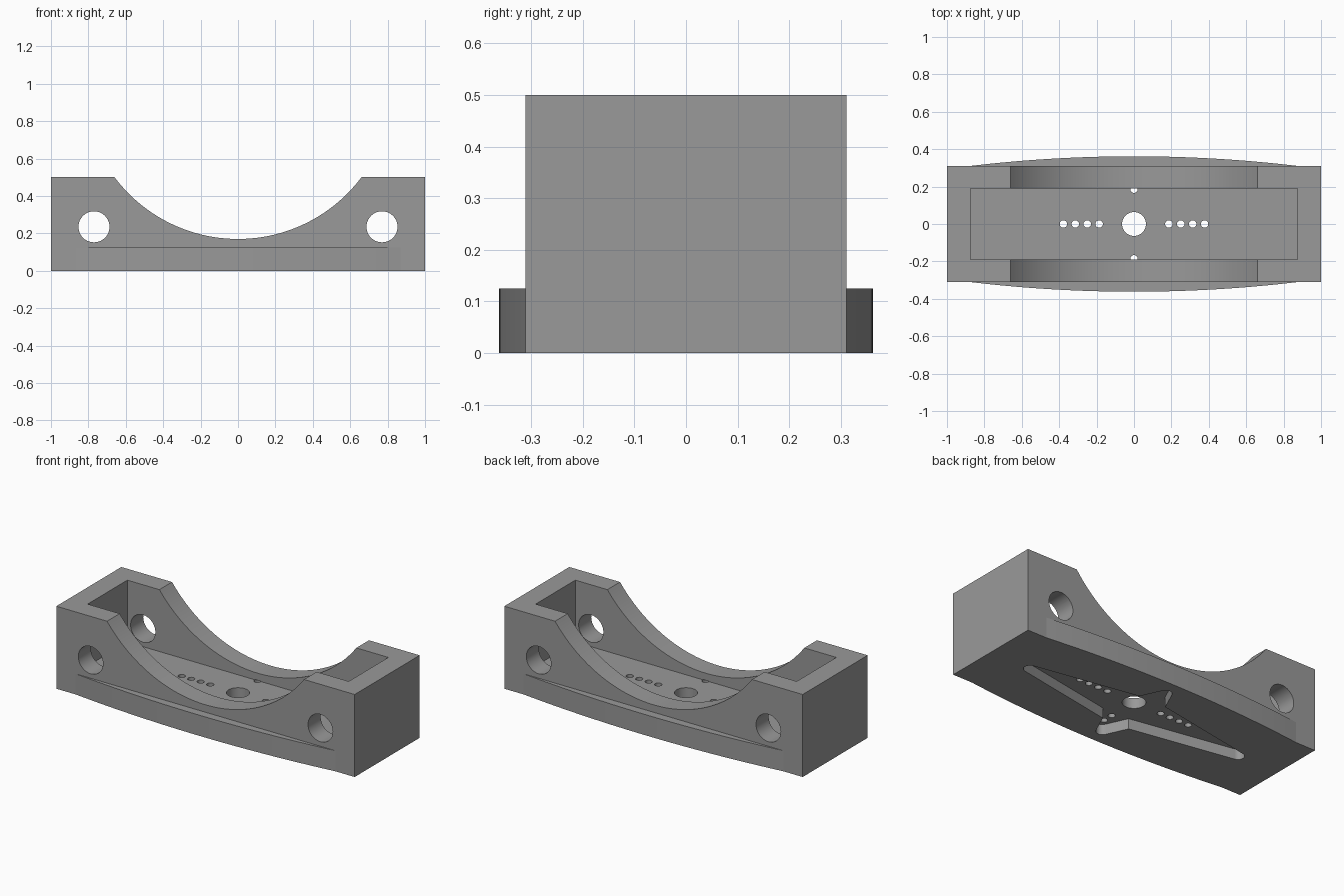
import bpy, bmesh, math
from mathutils import Matrix, Vector

if "Cube" in bpy.data.objects:
    bpy.data.objects.remove(bpy.data.objects["Cube"])

grey = bpy.data.materials.new("plain grey")
grey.diffuse_color = (0.32, 0.32, 0.32, 1)
grey.use_nodes = True
grey.node_tree.nodes["Principled BSDF"].inputs["Base Color"].default_value = grey.diffuse_color


def prism(name, outline, depth, to3d):
    """Extrude a closed 2D outline along a depth range; to3d maps (u, v, d) to a point."""
    bm = bmesh.new()
    lo, hi = ([bm.verts.new(to3d(u, v, d)) for u, v in outline] for d in depth)
    bm.faces.new(lo)
    bm.faces.new(hi)
    for i in range(len(lo)):
        j = (i + 1) % len(lo)
        bm.faces.new((lo[i], lo[j], hi[j], hi[i]))
    bmesh.ops.recalc_face_normals(bm, faces=bm.faces)
    mesh = bpy.data.meshes.new(name)
    bm.to_mesh(mesh)
    bm.free()
    obj = bpy.data.objects.new(name, mesh)
    bpy.context.collection.objects.link(obj)
    mesh.materials.append(grey)
    return obj


def upright(u, v, d):
    return (u, v, d)


def along_y(u, v, d):
    return (u, d, v)


def arc(cx, cy, r, start, end, n):
    return [(cx + r * math.cos(start + (end - start) * i / n),
             cy + r * math.sin(start + (end - start) * i / n)) for i in range(n + 1)]


def circle(cx, cy, r, n):
    return arc(cx, cy, r, 0, math.tau, n)[:-1]


def cut(target, cutter):
    """Subtract the cutter, bake the result and remove the cutter."""
    mod = target.modifiers.new("cut", 'BOOLEAN')
    mod.operation, mod.solver, mod.object = 'DIFFERENCE', 'EXACT', cutter
    dg = bpy.context.evaluated_depsgraph_get()
    target.data = bpy.data.meshes.new_from_object(target.evaluated_get(dg))
    target.modifiers.clear()
    bpy.data.objects.remove(cutter)


def smooth(obj):
    bpy.ops.object.select_all(action='DESELECT')
    obj.select_set(True)
    bpy.context.view_layer.objects.active = obj
    bpy.ops.object.shade_smooth_by_angle(angle=math.radians(30))


L, W, H, FLOOR = 1.0, 0.311, 0.5, 0.125

# Body with the round saddle in its profile
saddle_r, saddle_z = 0.825, 0.995
a = math.asin((saddle_z - H) / saddle_r)
saddle = arc(0, saddle_z, saddle_r, -a, a - math.pi, 72)
body = prism("cradle_body", [(-L, 0), (L, 0), (L, H)] + saddle + [(-L, H)],
             (-W, W), along_y)

# Inner pocket
cut(body, prism("pocket", [(-.875, -.19), (.875, -.19), (.875, .19), (-.875, .19)],
                (FLOOR, 1), upright))

# Cross holes through both long walls
for s in (-1, 1):
    cut(body, prism("cross_hole", circle(s * .77, .235, .083, 40), (-1, 1), along_y))

# Star shaped recess in the underside: four tapering arms with round tips
quarter = arc(.725, 0, .036, 0, math.radians(80), 6) + [(.09, .152)] \
    + arc(0, .262, .036, math.radians(23), math.pi / 2, 6)
half = quarter + [(-x, y) for x, y in reversed(quarter[:-1])]
star = half + [(x, -y) for x, y in reversed(half[1:-1])]
cut(body, prism("star_recess", star, (-.1, .0625), upright))

# Centre hole and rows of small screw holes in the floor
cut(body, prism("centre_hole", circle(0, 0, .064, 40), (-.1, .15), upright))
spots = [(s * x, 0) for s in (-1, 1) for x in (.186, .25, .314, .377)]
spots += [(0, s * y) for s in (-1, 1) for y in (.186, .25)]
for x, y in spots:
    cut(body, prism("screw_hole", circle(x, y, .02, 20), (.03, .127), upright))
smooth(body)

# Bowed lips along the foot of the front and back walls
half_chord, rise = 0.87, 0.051
r = (half_chord ** 2 + rise ** 2) / (2 * rise)
b = math.asin(half_chord / r)
for s, name in ((-1, "front_lip"), (1, "back_lip")):
    bow = [(x, s * y) for x, y in
           arc(0, W + rise - r, r, math.pi / 2 - b, math.pi / 2 + b, 32)]
    lip = prism(name, bow, (0, FLOOR), upright)
    smooth(lip)
